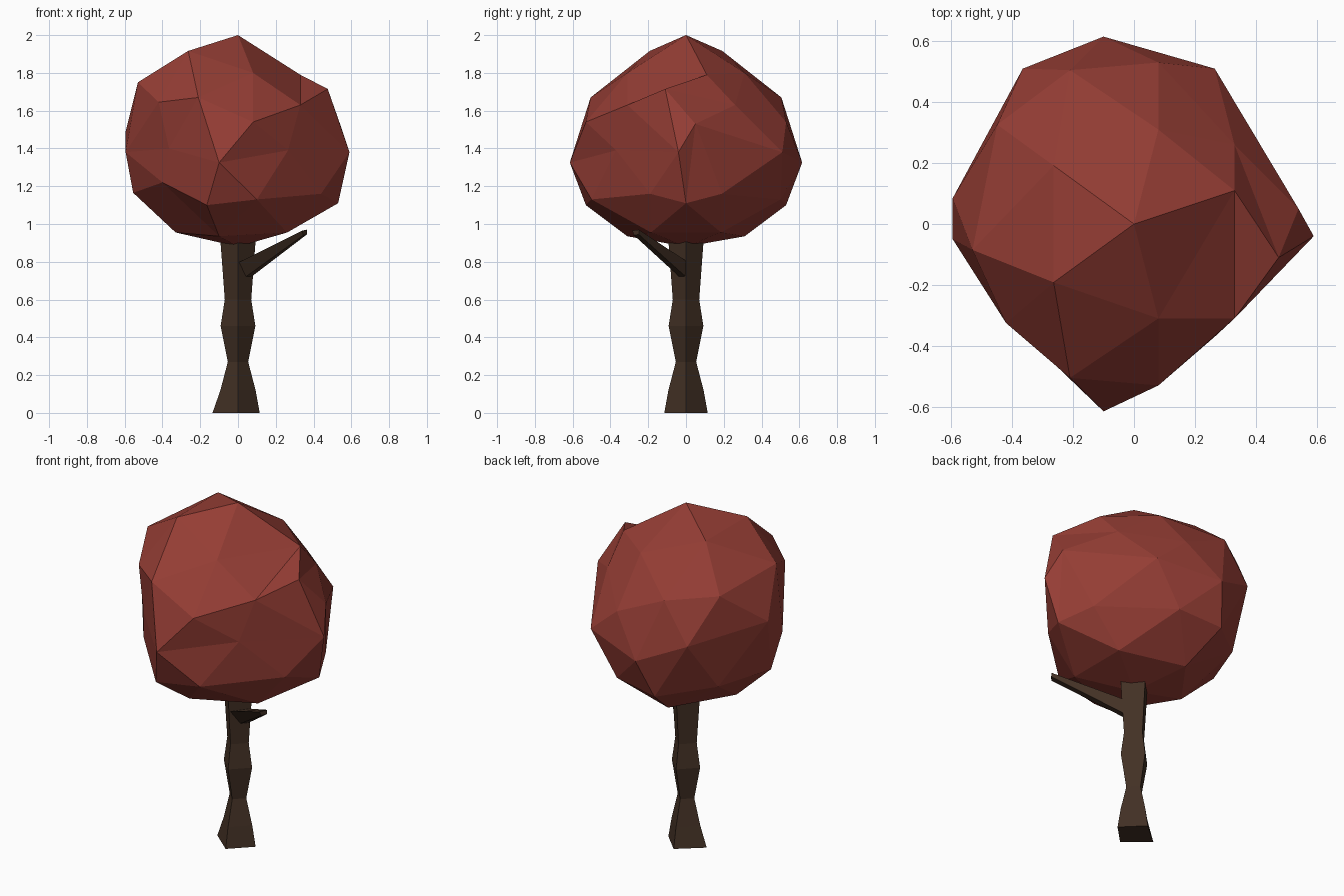
import bpy, bmesh, math
from mathutils import Vector

if "Cube" in bpy.data.objects:
    bpy.data.objects.remove(bpy.data.objects["Cube"])


def material(name, rgb):
    m = bpy.data.materials.new(name)
    m.diffuse_color = (*rgb, 1)
    m.use_nodes = True
    m.node_tree.nodes["Principled BSDF"].inputs["Base Color"].default_value = m.diffuse_color
    return m


def finish(bm, name, mat):
    bmesh.ops.recalc_face_normals(bm, faces=bm.faces)
    me = bpy.data.meshes.new(name)
    bm.to_mesh(me)
    bm.free()
    me.materials.append(mat)
    ob = bpy.data.objects.new(name, me)
    bpy.context.collection.objects.link(ob)
    return ob


def loft(rings, name, mat):
    """Skin a stack of equal-sided rings and cap both ends."""
    bm = bmesh.new()
    loops = [[bm.verts.new(p) for p in ring] for ring in rings]
    n = len(loops[0])
    for a, b in zip(loops, loops[1:]):
        for i in range(n):
            j = (i + 1) % n
            bm.faces.new((a[i], a[j], b[j], b[i]))
    bm.faces.new(loops[0])
    bm.faces.new(loops[-1])
    return finish(bm, name, mat)


leaf = material("leaf_red", (0.30, 0.047, 0.035))
bark = material("bark_brown", (0.055, 0.03, 0.018))

# Canopy: icosphere whose vertices are nudged to an irregular shape
bm = bmesh.new()
bmesh.ops.create_icosphere(bm, subdivisions=2, radius=1)
for v in bm.verts:
    v.co = Vector((v.co.x * 0.62, v.co.y * 0.62, 1.44 + v.co.z * 0.56))
both_sides = [  # mirrored front to back
    (-0.10, 0.615, 1.325), (0.08, 0.53, 1.54), (-0.21, 0.505, 1.67),
    (0.08, 0.31, 1.80), (0.44, 0.19, 1.16), (-0.165, 0.53, 1.10),
    (0.10, 0.50, 1.13), (-0.10, 0.31, 0.935), (0.26, 0.185, 0.955),
]
one_side = [
    (0.475, -0.11, 1.715), (0.33, 0.11, 1.79), (0.59, -0.04, 1.38),
    (0.54, 0.05, 1.53), (0.33, -0.31, 1.63), (0.33, 0.26, 1.63),
    (0.265, -0.37, 1.39), (0.265, 0.51, 1.38), (-0.365, -0.36, 1.40),
    (-0.365, 0.51, 1.44), (-0.595, -0.05, 1.38), (-0.595, 0.085, 1.49),
    (-0.53, -0.085, 1.75), (-0.42, -0.325, 1.645), (-0.40, -0.31, 1.22),
    (-0.555, 0, 1.165), (0.53, 0, 1.11), (-0.33, 0, 0.955),
]
targets = [(x, s * y, z) for x, y, z in both_sides for s in (1, -1)] + one_side
free = set(bm.verts)
for t in targets:
    t = Vector(t)
    v = min(free, key=lambda w: (w.co - t).length)
    v.co = t
    free.remove(v)
finish(bm, "canopy", leaf)

# Trunk: four-sided with pinched and swollen sections
sections = [(0, 0.115), (0.12, 0.093), (0.27, 0.054), (0.46, 0.092),
            (0.60, 0.07), (0.91, 0.093)]
rings = [[(r * math.cos(k * math.pi / 2), r * math.sin(k * math.pi / 2), z)
          for k in range(4)] for z, r in sections]
rings[0][2] = (-0.135, 0, 0)
loft(rings, "trunk", bark)

# Branch: tapered stub growing out of the front right face
root = [(0.0, -0.075, 0.795), (0.08, 0.0, 0.805), (0.07, 0.0, 0.72), (0.04, -0.035, 0.72)]
tip = [(0.34, -0.285, 0.965), (0.365, -0.25, 0.97), (0.365, -0.25, 0.945), (0.345, -0.275, 0.94)]
loft([root, tip], "branch", bark)
